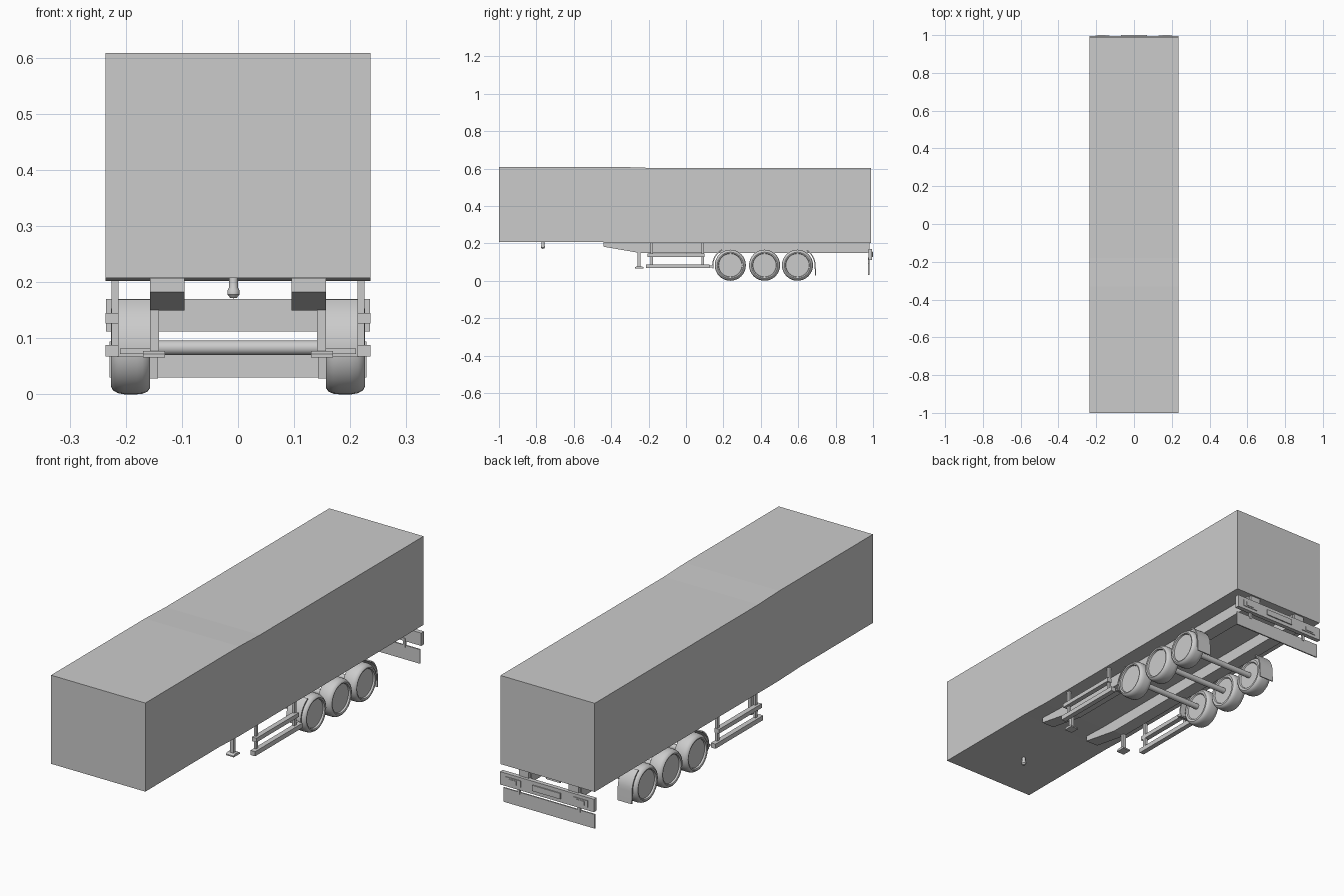
import bpy, bmesh, math

if "Cube" in bpy.data.objects:
    bpy.data.objects.remove(bpy.data.objects["Cube"])


def finish(name, bm, mirror=False, smooth=False):
    bmesh.ops.recalc_face_normals(bm, faces=bm.faces)
    me = bpy.data.meshes.new(name)
    bm.to_mesh(me)
    bm.free()
    ob = bpy.data.objects.new(name, me)
    bpy.context.collection.objects.link(ob)
    if mirror:
        ob.modifiers.new("mirror", 'MIRROR')
    if smooth:
        bpy.ops.object.select_all(action='DESELECT')
        ob.select_set(True)
        bpy.context.view_layer.objects.active = ob
        bpy.ops.object.shade_smooth_by_angle(angle=math.radians(35))
    return ob


def prism(name, profile, x0, x1, mirror=False, smooth=False):
    """Extrude a (y, z) outline from x0 to x1."""
    bm = bmesh.new()
    face = bm.faces.new([bm.verts.new((x0, y, z)) for y, z in profile])
    ext = bmesh.ops.extrude_face_region(bm, geom=[face])
    verts = [v for v in ext['geom'] if isinstance(v, bmesh.types.BMVert)]
    bmesh.ops.translate(bm, verts=verts, vec=(x1 - x0, 0, 0))
    return finish(name, bm, mirror, smooth)


def box(name, x, y, z, mirror=False):
    return prism(name, [(y[0], z[0]), (y[1], z[0]), (y[1], z[1]), (y[0], z[1])],
                 x[0], x[1], mirror)


def lathe(name, profile, centre, axis='X', n=32, mirror=False):
    """Spin (radius, height) pairs around an axis; ends on the axis are closed."""
    bm = bmesh.new()
    rings = []
    for r, h in profile:
        ring = []
        for i in range(n if r > 0 else 1):
            a = 2 * math.pi * i / n
            u, v = r * math.cos(a), r * math.sin(a)
            p = (h, u, v) if axis == 'X' else (u, v, h)
            ring.append(bm.verts.new([p[k] + centre[k] for k in range(3)]))
        rings.append(ring)
    for a, b in zip(rings, rings[1:]):
        for i in range(n):
            j = (i + 1) % n
            if len(a) == 1:
                bm.faces.new((a[0], b[j], b[i]))
            elif len(b) == 1:
                bm.faces.new((a[i], a[j], b[0]))
            else:
                bm.faces.new((a[i], a[j], b[j], b[i]))
    return finish(name, bm, mirror, True)


# Cargo body with slightly raised front section
prism("cargo_body", [(-1, 0.207), (-0.47, 0.207), (-0.33, 0.202), (0.99, 0.202),
                     (0.99, 0.603), (-0.18, 0.603), (-0.33, 0.608), (-1, 0.608)],
      -0.236, 0.236)

# Chassis rails and coupling pin
prism("chassis_rail", [(-0.44, 0.206), (-0.44, 0.182), (-0.25, 0.149), (0.97, 0.149),
                       (0.97, 0.204), (-0.30, 0.204)], 0.095, 0.157, True)
lathe("coupling_pin", [(0, 0.171), (0.006, 0.172), (0.011, 0.178), (0.011, 0.185),
                       (0.008, 0.190), (0.008, 0.208), (0, 0.208)],
      (-0.008, -0.765, 0), 'Z', 16)

# Landing legs
box("landing_leg", (0.141, 0.157), (-0.258, -0.242), (0.075, 0.155), True)
prism("landing_foot", [(-0.272, 0.066), (-0.228, 0.066), (-0.228, 0.072),
                       (-0.236, 0.077), (-0.264, 0.077), (-0.272, 0.072)],
      0.130, 0.169, True)

# Side guards
box("guard_lower_bar", (0.213, 0.236), (-0.215, 0.126), (0.067, 0.088), True)
box("guard_upper_bar", (0.213, 0.236), (-0.205, 0.100), (0.126, 0.145), True)
for y in (-0.184, 0.09):
    box("guard_post", (0.213, 0.225), (y - 0.007, y + 0.007), (0.07, 0.206), True)

# Wheels and axles
WHEEL_Y = (0.237, 0.420, 0.596)
tyre = [(0, 0.163), (0.058, 0.163), (0.062, 0.158), (0.072, 0.157), (0.078, 0.161),
        (0.082, 0.170), (0.083, 0.180), (0.083, 0.203), (0.081, 0.214), (0.076, 0.223),
        (0.070, 0.226), (0.064, 0.224), (0.062, 0.216), (0, 0.216)]
for y in WHEEL_Y:
    lathe("wheel", tyre, (0, y, 0.083), 'X', 32, True)
    lathe("axle", [(0, -0.17), (0.013, -0.17), (0.013, 0.17), (0, 0.17)],
          (0, y, 0.083), 'X', 16)


# Mudguards: curved plates around the first and last wheels
def guard(name, yc, a0, a1, tail=None):
    angles = [math.radians(a0 + (a1 - a0) * i / 6) for i in range(7)]
    outer = [(yc + 0.097 * math.cos(a), 0.083 + 0.097 * math.sin(a)) for a in angles]
    inner = [(yc + 0.091 * math.cos(a), 0.083 + 0.091 * math.sin(a)) for a in angles]
    if tail:
        outer.append((tail[0] + 0.003, tail[1]))
        inner.append((tail[0] - 0.002, tail[1]))
    prism(name, outer + inner[::-1], 0.143, 0.215, True, True)


guard("front_mudguard", WHEEL_Y[0], 118, 190)
guard("rear_mudguard", WHEEL_Y[2], 58, 0, (0.693, 0.028))
box("mudguard_bracket", (0.145, 0.210), (0.126, 0.148), (0.072, 0.082), True)

# Rear bumper with brackets, lamps, plate and spray flap
box("rear_bumper", (-0.235, 0.235), (0.975, 0.995), (0.112, 0.170))
box("bumper_bracket", (0.10, 0.15), (0.955, 0.982), (0.15, 0.203), True)
box("spray_flap", (-0.229, 0.229), (0.974, 0.980), (0.030, 0.094))
box("flap_hanger", (0.145, 0.157), (0.972, 0.982), (0.085, 0.125), True)
box("tail_lamp", (0.130, 0.205), (0.99, 0.998), (0.126, 0.156), True)
box("lamp_lens", (0.150, 0.190), (0.99, 1.0), (0.132, 0.150), True)
box("number_plate", (-0.070, 0.070), (0.99, 1.0), (0.128, 0.154))
